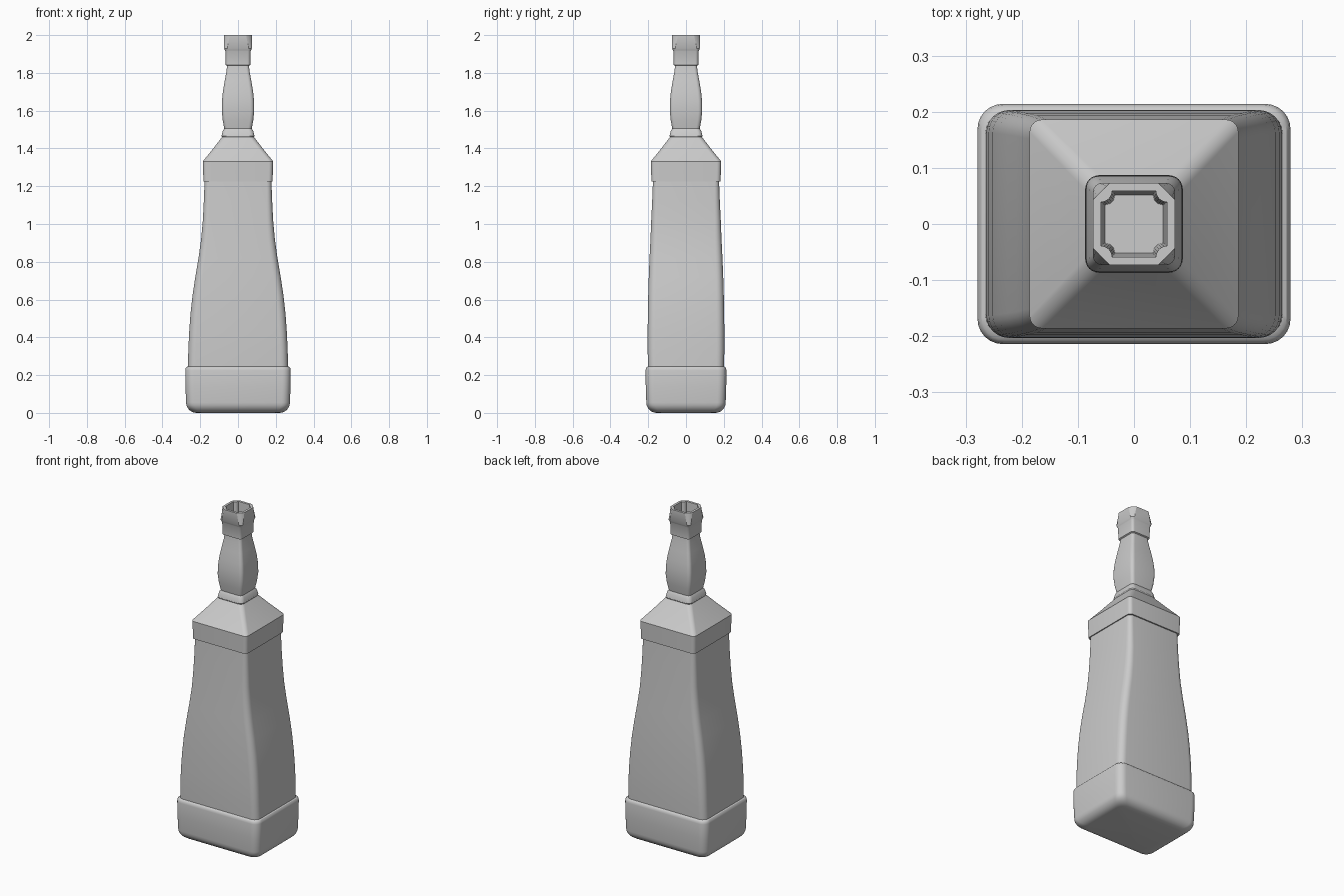
import bpy, bmesh, math

SEG = 6  # segments per rounded corner


def ring(hx, hy, r, style):
    """Rectangle outline whose corners are round, flat (chamfer) or notched inward."""
    pts = []
    for q, (sx, sy) in enumerate([(1, 1), (-1, 1), (-1, -1), (1, -1)]):
        for i in range(SEG + 1):
            t = i / SEG
            a = (t if q % 2 == 0 else 1 - t) * math.pi / 2
            u, v = math.cos(a), math.sin(a)
            if style == "flat":
                s = a / (math.pi / 2)
                u, v = 1 - s, s
            elif style == "notch":
                u, v = 1 - v, 1 - u
            pts.append((sx * (hx - r + r * u), sy * (hy - r + r * v)))
    return pts


def loft(name, sections, cap_start=False, cap_end=False):
    """Skin a stack of (z, half x, half y, corner, style) outlines."""
    bm = bmesh.new()
    rows = []
    for z, hx, hy, r, *style in sections:
        outline = ring(hx, hy, r, style[0] if style else "round")
        rows.append([bm.verts.new((x, y, z)) for x, y in outline])
    n = len(rows[0])
    for a, b in zip(rows, rows[1:]):
        for i in range(n):
            j = (i + 1) % n
            bm.faces.new((a[i], a[j], b[j], b[i]))
    if cap_start:
        bm.faces.new(rows[0][::-1])
    if cap_end:
        bm.faces.new(rows[-1])
    mesh = bpy.data.meshes.new(name)
    bm.to_mesh(mesh)
    bm.free()
    ob = bpy.data.objects.new(name, mesh)
    bpy.context.collection.objects.link(ob)
    bpy.context.view_layer.objects.active = ob
    bpy.ops.object.select_all(action='DESELECT')
    ob.select_set(True)
    bpy.ops.object.shade_smooth_by_angle(angle=math.radians(30))
    return ob


# heavy foot with rounded lower edge and a small lip on top
foot = []
for i in range(7):
    a = math.pi / 2 * i / 6
    d = 0.055 * (1 - math.sin(a))
    foot.append((0.055 * (1 - math.cos(a)), 0.275 - d, 0.21 - d, 0.045))
foot += [(0.14, 0.278, 0.213, 0.045), (0.225, 0.279, 0.214, 0.045),
         (0.236, 0.277, 0.212, 0.044), (0.243, 0.272, 0.207, 0.042),
         (0.246, 0.265, 0.201, 0.04)]
loft("bottle_foot", foot, cap_start=True)

# flared body, waisted only across its width
loft("bottle_body", [
    (0.246, 0.265, 0.201, 0.040), (0.33, 0.263, 0.203, 0.040),
    (0.42, 0.259, 0.203, 0.040), (0.52, 0.252, 0.202, 0.040),
    (0.62, 0.241, 0.200, 0.039), (0.72, 0.226, 0.197, 0.038),
    (0.82, 0.209, 0.193, 0.037), (0.92, 0.195, 0.188, 0.035),
    (1.02, 0.186, 0.184, 0.032), (1.12, 0.181, 0.179, 0.029),
    (1.225, 0.177, 0.175, 0.025)])

# square collar and sloping shoulder
loft("collar_and_shoulder", [
    (1.225, 0.177, 0.175, 0.025), (1.225, 0.183, 0.183, 0.022),
    (1.332, 0.186, 0.186, 0.022), (1.395, 0.135, 0.135, 0.024),
    (1.460, 0.085, 0.085, 0.026)])

# neck ring, bulging neck and upper band
loft("neck", [
    (1.460, 0.085, 0.085, 0.026), (1.466, 0.087, 0.087, 0.025),
    (1.492, 0.081, 0.081, 0.024), (1.500, 0.076, 0.076, 0.022),
    (1.505, 0.073, 0.073, 0.020), (1.55, 0.081, 0.081, 0.020),
    (1.60, 0.086, 0.086, 0.021), (1.65, 0.085, 0.085, 0.021),
    (1.70, 0.080, 0.080, 0.020), (1.76, 0.070, 0.070, 0.018),
    (1.81, 0.061, 0.061, 0.017), (1.838, 0.058, 0.058, 0.016),
    (1.842, 0.065, 0.065, 0.016), (1.915, 0.067, 0.067, 0.016),
    (1.922, 0.070, 0.070, 0.016)])

# mouth: chamfered lip around a notched opening
loft("mouth", [
    (1.922, 0.070, 0.070, 0.016), (1.93, 0.073, 0.073, 0.016),
    (2.0, 0.073, 0.073, 0.030, "flat"), (2.0, 0.059, 0.059, 0.020, "notch"),
    (1.80, 0.052, 0.052, 0.018, "notch")], cap_end=True)
